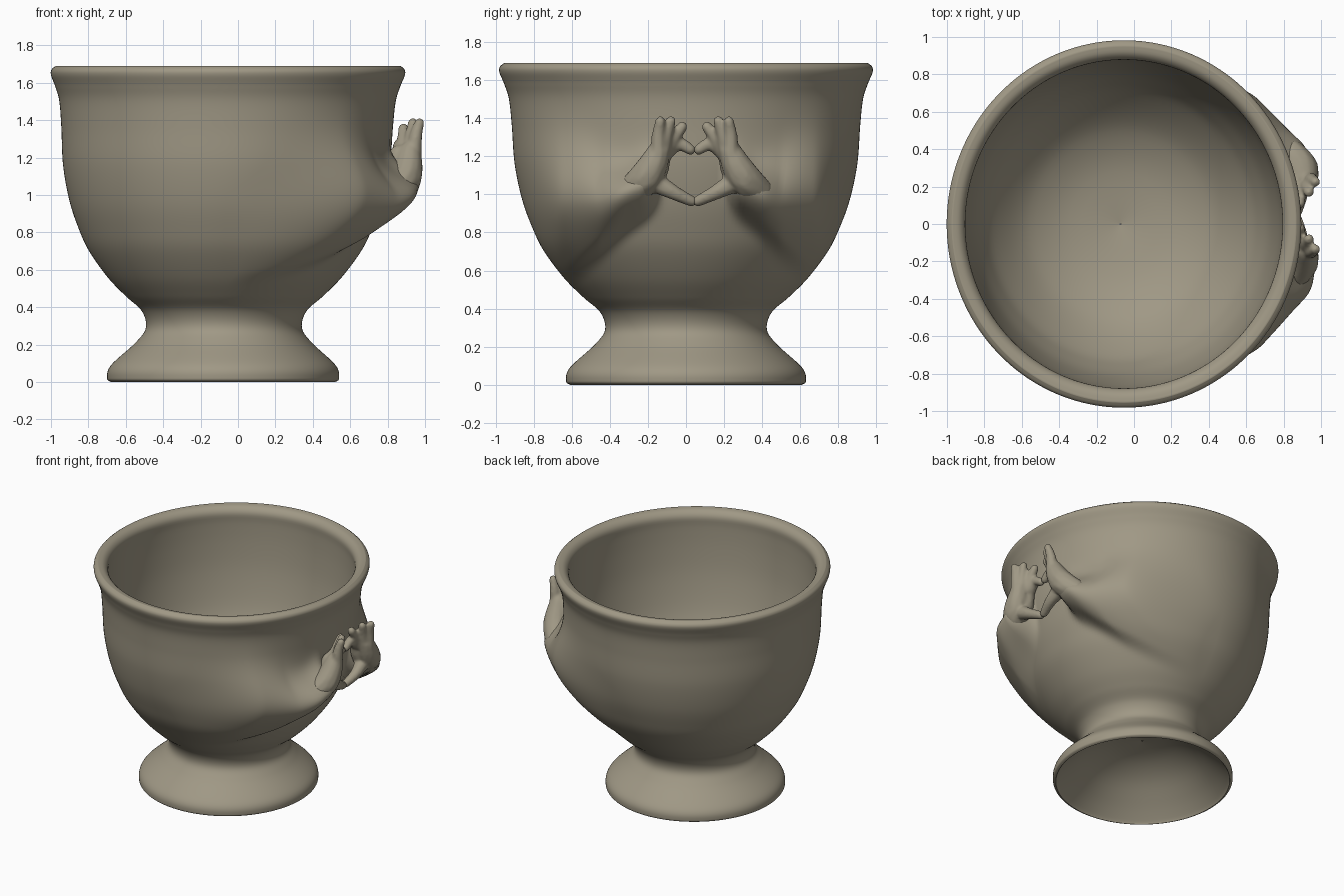
import bpy, bmesh, math
from mathutils import Vector, Matrix

if "Cube" in bpy.data.objects:
    bpy.data.objects.remove(bpy.data.objects["Cube"])

clay = bpy.data.materials.new("grey_brown_clay")
clay.diffuse_color = (0.35, 0.315, 0.235, 1)
clay.use_nodes = True
clay.node_tree.nodes["Principled BSDF"].inputs["Base Color"].default_value = clay.diffuse_color


def make_object(name, bm):
    mesh = bpy.data.meshes.new(name)
    bm.normal_update()
    bm.to_mesh(mesh)
    bm.free()
    mesh.materials.append(clay)
    for p in mesh.polygons:
        p.use_smooth = True
    ob = bpy.data.objects.new(name, mesh)
    bpy.context.collection.objects.link(ob)
    return ob


def smooth_path(pts, n):
    """Catmull-Rom curve through the points."""
    pts = [Vector(p) for p in pts]
    out = []
    for i in range(len(pts) - 1):
        a, b, c, d = pts[max(i - 1, 0)], pts[i], pts[i + 1], pts[min(i + 2, len(pts) - 1)]
        for k in range(n):
            t = k / n
            out.append(0.5 * (2 * b + (c - a) * t + (2 * a - 5 * b + 4 * c - d) * t * t
                              + (3 * b - a - 3 * c + d) * t ** 3))
    return out + [pts[-1]]


def step(a, b, v):
    t = min(max((v - a) / (b - a), 0), 1)
    return t * t * (3 - 2 * t)


# Profiles as (radius, height): outside from foot to rim, bowl inside, hollow foot
outer = [(.61, 0), (.63, .02), (.61, .09), (.48, .21), (.425, .29), (.45, .38), (.54, .46),
         (.64, .56), (.745, .7), (.805, .82), (.86, .97), (.90, 1.16), (.915, 1.36),
         (.93, 1.5), (.955, 1.58), (.98, 1.64), (.978, 1.67), (.955, 1.69)]
inner = [(.955, 1.69), (.91, 1.68), (.88, 1.64), (.882, 1.56), (.878, 1.4), (.86, 1.2),
         (.815, .97), (.76, .82), (.70, .71), (.58, .57), (.46, .48), (.28, .41), (.004, .37)]
hollow = [(.004, .32), (.2, .29), (.36, .22), (.5, .11), (.59, .025), (.61, 0)]

HAND_Y = 0.045         # middle of the heart between the hands


def arm_swell(y, z):
    """How far the wall swells out in x to carry each forearm."""
    u = abs(y - HAND_Y * max(0, 1 - abs(y) / .9))
    if u > .87:
        return 0
    wall = -.05 + .97 * math.sqrt(.88 ** 2 - u * u)
    ridge = .975 - .49 * (u - .39 + math.sqrt((u - .39) ** 2 + .002))
    out = max(0, ridge - wall) * step(.88, .66, u) * step(.15, .26, u)
    mid = 1.07 - .45 * min(max(u - .2, 0), .28)
    width = .12 + .15 * step(.3, .7, u)
    if z < mid:
        width += .05
    under = (u - .17) * .67 + (z - .95) * .74      # crease below the wrists
    return out * math.exp(-((z - mid) / width) ** 2) * step(-.05, .08, under)


def lathe(bm, prof, swell=False, seg=240):
    rings = []
    for r, z in prof:
        ring = []
        for k in range(seg):
            a = 2 * math.pi * k / seg
            y = r * math.sin(a)
            s = arm_swell(y, z) if swell and math.cos(a) > 0 else 0
            ring.append(bm.verts.new((-.08 + .016 * z + (.985 - .012 * z) * r * math.cos(a) + s,
                                      y, z)))
        rings.append(ring)
    for lo, hi in zip(rings, rings[1:]):
        for k in range(seg):
            j = (k + 1) % seg
            bm.faces.new((lo[k], lo[j], hi[j], hi[k]))


# Footed cup
bm = bmesh.new()
lathe(bm, smooth_path(outer, 8), swell=True)
lathe(bm, smooth_path(inner, 4))
lathe(bm, smooth_path(hollow, 4))
bmesh.ops.remove_doubles(bm, verts=bm.verts, dist=.0005)
make_object("cup", bm)


# Hands: strings of balls (outward y, x, z, radius), fused by a remesh
limbs = [
    [(.33, .84, 1.02, .08), (.265, .89, 1.08, .09),
     (.22, .91, 1.15, .08), (.185, .92, 1.23, .06)],                                     # wrist, palm
    [(.24, .86, 1.07, .07), (.20, .86, 1.13, .065), (.17, .86, 1.22, .05)],              # palm inner side
    [(.19, .94, 1.21, .045), (.19, .95, 1.31, .036), (.18, .97, 1.385, .027)],           # little finger
    [(.17, .915, 1.22, .045), (.15, .925, 1.31, .036), (.125, .935, 1.385, .028)],       # ring finger
    [(.155, .88, 1.22, .045), (.115, .885, 1.29, .037), (.065, .885, 1.355, .029)],      # middle finger
    [(.15, .86, 1.22, .042), (.085, .865, 1.265, .036), (.022, .865, 1.235, .029)],      # index finger
    [(.20, .885, 1.06, .055), (.11, .89, 1.01, .040), (.018, .87, .965, .030)],          # thumb
]

for side, name in ((-1, "near_hand"), (1, "far_hand")):
    bm = bmesh.new()
    for limb in limbs:
        for u, x, z, r in smooth_path(limb, 10):
            bmesh.ops.create_icosphere(bm, subdivisions=2, radius=r,
                                       matrix=Matrix.Translation((x, HAND_Y + side * u, z)))
    hand = make_object(name, bm)
    rm = hand.modifiers.new("fuse", 'REMESH')
    rm.mode = 'VOXEL'
    rm.voxel_size = .010
    rm.use_smooth_shade = True
    sm = hand.modifiers.new("soften", 'SMOOTH')
    sm.factor = .5
    sm.iterations = 6
